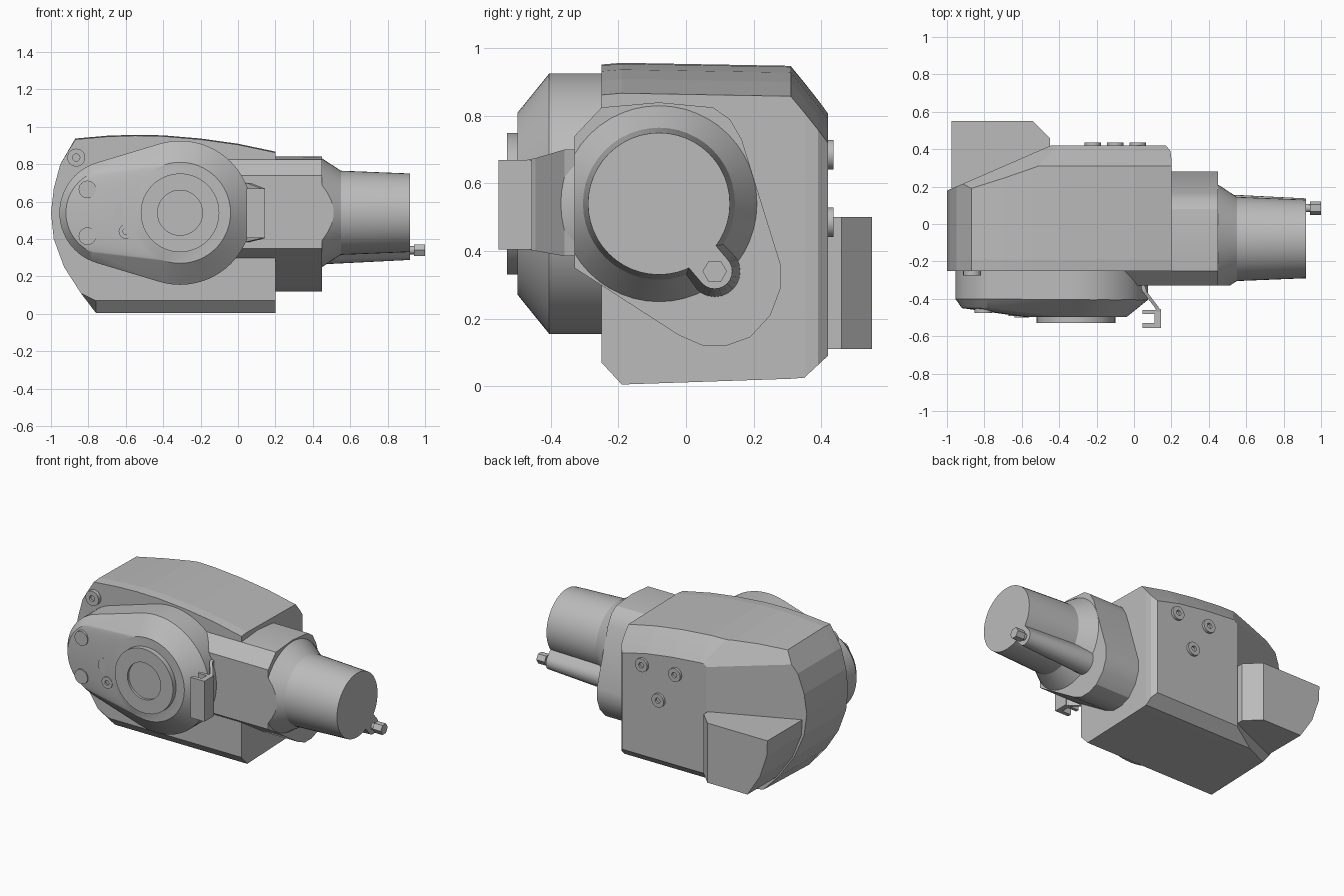
import bpy, bmesh, math
from mathutils import Vector

if "Cube" in bpy.data.objects:
    bpy.data.objects.remove(bpy.data.objects["Cube"], do_unlink=True)

grey = bpy.data.materials.new("casting_grey")
grey.use_nodes = True
grey.diffuse_color = (0.5, 0.5, 0.5, 1)
grey.node_tree.nodes["Principled BSDF"].inputs["Base Color"].default_value = (0.5, 0.5, 0.5, 1)


def finish(name, bm, cuts=(), smooth=True):
    """Trim with planes (point, outward normal), close the cuts, make an object."""
    for point, normal in cuts:
        geom = bm.verts[:] + bm.edges[:] + bm.faces[:]
        bmesh.ops.bisect_plane(bm, geom=geom, plane_co=point, plane_no=normal, clear_outer=True)
        bmesh.ops.holes_fill(bm, edges=[e for e in bm.edges if e.is_boundary], sides=0)
    bmesh.ops.recalc_face_normals(bm, faces=bm.faces[:])
    mesh = bpy.data.meshes.new(name)
    bm.to_mesh(mesh)
    bm.free()
    mesh.materials.append(grey)
    ob = bpy.data.objects.new(name, mesh)
    bpy.context.scene.collection.objects.link(ob)
    if smooth:
        bpy.ops.object.select_all(action='DESELECT')
        ob.select_set(True)
        bpy.context.view_layer.objects.active = ob
        bpy.ops.object.shade_smooth_by_angle(angle=math.radians(25))
    return ob


def loft(name, rings, cuts=(), smooth=True):
    bm = bmesh.new()
    loops = [[bm.verts.new(p) for p in ring] for ring in rings]
    n = len(loops[0])
    for a, b in zip(loops, loops[1:]):
        for i in range(n):
            j = (i + 1) % n
            bm.faces.new((a[i], a[j], b[j], b[i]))
    bm.faces.new(loops[0])
    bm.faces.new(loops[-1])
    return finish(name, bm, cuts, smooth)


def hull(name, rings, cuts=()):
    bm = bmesh.new()
    for ring in rings:
        for p in ring:
            bm.verts.new(p)
    res = bmesh.ops.convex_hull(bm, input=bm.verts[:])
    inside = [v for v in bm.verts if not v.link_faces]
    bmesh.ops.delete(bm, geom=inside, context='VERTS')
    bmesh.ops.dissolve_limit(bm, angle_limit=0.02, verts=bm.verts[:], edges=bm.edges[:])
    return finish(name, bm, cuts)


def place(axis, u, v, d):
    """Point at depth d on the axis; u, v are the other two coordinates."""
    return {"x": Vector((d, u, v)), "y": Vector((u, d, v)), "z": Vector((u, v, d))}[axis]


def circle(axis, u, v, d, r, n=48):
    return [place(axis, u + r * math.cos(2 * math.pi * i / n),
                  v + r * math.sin(2 * math.pi * i / n), d) for i in range(n)]


def turned(name, axis, u, v, steps, n=48, cuts=()):
    return loft(name, [circle(axis, u, v, d, r, n) for d, r in steps], cuts)


def prism(name, axis, pts, d0, d1, cuts=(), smooth=True):
    return loft(name, [[place(axis, u, v, d) for u, v in pts] for d in (d0, d1)], cuts, smooth)


# Main housing: side outline lofted front to back with bevelled ends
outline = [(0.2, 0.005), (0.2, 0.87), (0, 0.912), (-0.2, 0.94), (-0.4, 0.957), (-0.55, 0.96),
           (-0.7, 0.955), (-0.87, 0.94), (-0.95, 0.8), (-0.985, 0.67), (-1, 0.54),
           (-0.985, 0.4), (-0.93, 0.25), (-0.84, 0.11), (-0.76, 0.005)]


def body_ring(y, top, bottom, right):
    ring = []
    for x, z in outline:
        z = z - top if z > 0.85 else max(z, bottom)
        ring.append(Vector((min(x, right), y, z)))
    return ring


loft("main_housing",
     [body_ring(-0.25, 0.008, 0.07, 0.2), body_ring(-0.19, 0.003, 0.005, 0.2),
      body_ring(0.31, 0.012, 0.022, 0.2), body_ring(0.35, 0.06, 0.025, 0.2),
      body_ring(0.39, 0.11, 0.062, 0.195), body_ring(0.42, 0.15, 0.09, 0.17)],
     cuts=[((-0.95, 0.2, 0.5), (-0.4, 0.92, 0)),
           ((-0.87, 0.185, 0.94), (-0.36, 1, 0.55))], smooth=False)

# Rear foot following the curved end of the housing
foot = [(-0.45, 0.11), (-0.45, 0.5), (-0.975, 0.5), (-0.97, 0.4), (-0.92, 0.25), (-0.83, 0.11)]
prism("rear_foot", "y", foot, 0.05, 0.55, cuts=[((-0.54, 0.55, 0.3), (1, 1, 0))], smooth=False)

# Neck flange
flange = [(-0.33, 0.35), (-0.33, 0.74), (-0.25, 0.825), (-0.08, 0.84), (0.08, 0.825),
          (0.13, 0.79), (0.165, 0.73), (0.28, 0.36), (0.28, 0.29), (0.25, 0.21),
          (0.19, 0.145), (0.12, 0.12), (0.05, 0.12), (-0.02, 0.15)]
prism("neck_flange", "x", flange, -0.15, 0.45, cuts=[((0.02, -0.33, 0.5), (-0.09, -0.08, 0))])

# Neck tube with flared root
turned("neck_tube", "x", -0.08, 0.54,
       [(0.4, 0.29), (0.45, 0.29), (0.55, 0.225), (0.92, 0.21)],
       cuts=[((0.5, -0.33, 0.5), (0, -1, 0))])

# Rib along the tube, with its pin
hull("neck_rib", [circle("x", 0.085, 0.34, 0.4, 0.078, 24), circle("x", 0.085, 0.34, 0.92, 0.052, 24),
                  circle("x", 0, 0.44, 0.4, 0.078, 24), circle("x", 0, 0.44, 0.92, 0.052, 24)])
turned("pin_shaft", "x", 0.085, 0.34, [(0.9, 0.022), (0.95, 0.022)], 16)
turned("pin_head", "x", 0.085, 0.34, [(0.94, 0.036), (1, 0.036)], 6)

# Front cover: hull of a large and a small disc with a bevelled front
hull("front_cover", [circle("y", -0.31, 0.54, -0.2, 0.385, 64), circle("y", -0.31, 0.54, -0.405, 0.385, 64),
                     circle("y", -0.675, 0.54, -0.2, 0.28, 64), circle("y", -0.675, 0.54, -0.4, 0.28, 64),
                     circle("y", -0.31, 0.54, -0.498, 0.27, 64),
                     circle("y", -0.69, 0.54, -0.45, 0.23, 64)])

# Round cap with recessed centre
turned("front_cap", "y", -0.31, 0.54,
       [(-0.45, 0.21), (-0.53, 0.21), (-0.53, 0.12), (-0.515, 0.12)], 64)

# Small bosses on the cover
for name, x, z, r, y in (("upper_boss", -0.805, 0.665, 0.047, -0.475),
                         ("lower_boss", -0.805, 0.415, 0.047, -0.475),
                         ("middle_boss", -0.62, 0.54, 0.05, -0.492)):
    turned(name, "y", x, z, [(-0.4, r), (y, r)], 24)


# Socket screws: front pair on ear and cover, three on the back
def screw(name, x, z, r, start, end):
    step = math.copysign(0.015, start - end)
    turned(name, "y", x, z, [(start, r), (end, r), (end, r * 0.4), (end + step, r * 0.4)], 24)


screw("cover_screw", -0.6, 0.44, 0.038, -0.42, -0.5)
screw("ear_screw", -0.865, 0.835, 0.048, -0.2, -0.275)
for i, (x, z) in enumerate(((0.02, 0.685), (-0.22, 0.685), (-0.1, 0.485))):
    screw("back_screw_%d" % (i + 1), x, z, 0.044, 0.38, 0.437)

# Side clasp: hooked strip with a splayed root
hook = [(0.13, -0.46), (0.045, -0.46), (0.045, -0.48), (0.11, -0.48), (0.11, -0.53),
        (0.045, -0.53), (0.045, -0.555), (0.145, -0.555), (0.145, -0.455)]
prism("clasp_hook", "z", hook, 0.405, 0.67, smooth=False)
loft("clasp_strip", [[Vector((x, y, z)) for x, z in
                      ((x0, low), (x0 + 0.022, low), (x0 + 0.022, high), (x0, high))]
                     for x0, y, low, high in ((0.03, -0.31, 0.385, 0.7), (0.045, -0.36, 0.385, 0.7),
                                              (0.11, -0.445, 0.4, 0.675), (0.122, -0.47, 0.405, 0.67))],
     smooth=False)
